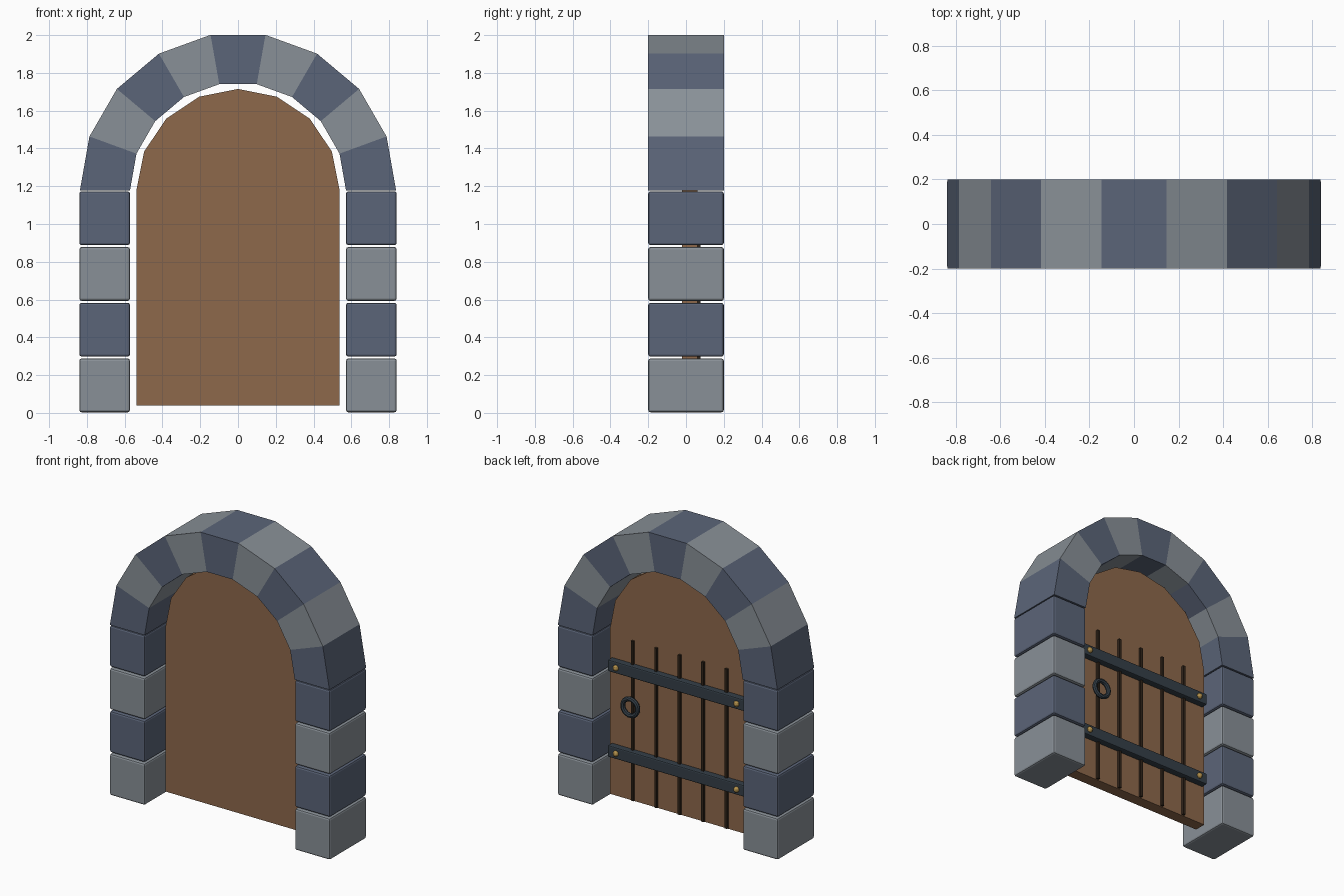
import bpy, bmesh
from math import cos, sin, pi, radians

if "Cube" in bpy.data.objects:
    bpy.data.objects.remove(bpy.data.objects["Cube"])


def material(name, rgb):
    m = bpy.data.materials.new(name)
    m.diffuse_color = (*rgb, 1)
    m.use_nodes = True
    m.node_tree.nodes["Principled BSDF"].inputs["Base Color"].default_value = m.diffuse_color
    return m


LIGHT = material("light_stone", (0.25, 0.28, 0.31))
DARK = material("dark_stone", (0.105, 0.13, 0.19))
WOOD = material("wood", (0.27, 0.14, 0.07))
SEAM = material("seam", (0.03, 0.018, 0.01))
IRON = material("iron", (0.035, 0.05, 0.065))
BRASS = material("brass", (0.45, 0.28, 0.07))


def box(name, lo, hi, mat, bevel=0.0):
    """Box between two corners, optionally bevelled."""
    bpy.ops.mesh.primitive_cube_add(size=1, location=[(a + b) / 2 for a, b in zip(lo, hi)])
    ob = bpy.context.object
    ob.name = name
    ob.scale = [b - a for a, b in zip(lo, hi)]
    bpy.ops.object.transform_apply(location=False, rotation=False, scale=True)
    ob.data.materials.append(mat)
    if bevel:
        mod = ob.modifiers.new("bevel", 'BEVEL')
        mod.width, mod.segments = bevel, 2
    return ob


def prism(name, outline, y0, y1, mat):
    """Extrude an (x, z) outline from y0 to y1."""
    bm = bmesh.new()
    face = bm.faces.new([bm.verts.new((x, y0, z)) for x, z in outline])
    ext = bmesh.ops.extrude_face_region(bm, geom=[face])
    verts = [v for v in ext["geom"] if isinstance(v, bmesh.types.BMVert)]
    bmesh.ops.translate(bm, verts=verts, vec=(0, y1 - y0, 0))
    bmesh.ops.recalc_face_normals(bm, faces=bm.faces)
    me = bpy.data.meshes.new(name)
    bm.to_mesh(me)
    bm.free()
    me.materials.append(mat)
    ob = bpy.data.objects.new(name, me)
    bpy.context.collection.objects.link(ob)
    return ob


SPRING, R_IN, R_OUT, HALF = 1.177, 0.572, 0.837, 0.2


def polar(r, deg):
    return (r * cos(radians(deg)), SPRING + r * sin(radians(deg)))


# Pillars: four bevelled stones on each side
for side, label in ((-1, "left"), (1, "right")):
    for i in range(4):
        xs = sorted((side * R_IN, side * 0.84))
        z = 0.003 + i * 0.295
        box(f"{label}_pillar_stone_{i + 1}", (xs[0], -HALF, z), (xs[1], HALF, z + 0.285),
            DARK if i % 2 else LIGHT, 0.012)

# Arch: nine wedge stones
for i in range(9):
    a, b = i * 20, (i + 1) * 20
    prism(f"arch_stone_{i + 1}", [polar(R_IN, a), polar(R_OUT, a), polar(R_OUT, b), polar(R_IN, b)],
          -HALF, HALF, LIGHT if i % 2 else DARK)

# Door leaf with rounded top
DOOR_W = 0.538
outline = [(-DOOR_W, 0.04), (DOOR_W, 0.04)] + [polar(DOOR_W, i * 22.5) for i in range(9)]
prism("door", outline, -0.02, 0.06, WOOD)

# Plank seams on the back
for i in range(-2, 3):
    x = i * 0.179
    box(f"plank_seam_{i + 3}", (x - 0.009, 0.055, 0.045), (x + 0.009, 0.077, 1.145), SEAM)

# Iron straps with brass studs
for z, label in ((0.355, "lower"), (0.945, "upper")):
    box(f"{label}_strap", (-0.525, 0.055, z - 0.04), (0.525, 0.105, z + 0.04), IRON, 0.008)
    for s in (-1, 1):
        bpy.ops.mesh.primitive_uv_sphere_add(segments=10, ring_count=6, radius=0.02,
                                             location=(s * 0.46, 0.107, z))
        stud = bpy.context.object
        stud.name = f"{label}_stud"
        stud.data.materials.append(BRASS)

# Ring handle
bpy.ops.mesh.primitive_torus_add(major_radius=0.057, minor_radius=0.016, major_segments=18,
                                 minor_segments=8, location=(0.355, 0.1, 0.70),
                                 rotation=(pi / 2, 0, 0))
ring = bpy.context.object
ring.name = "ring_handle"
ring.data.materials.append(IRON)
bpy.ops.object.shade_smooth_by_angle()
